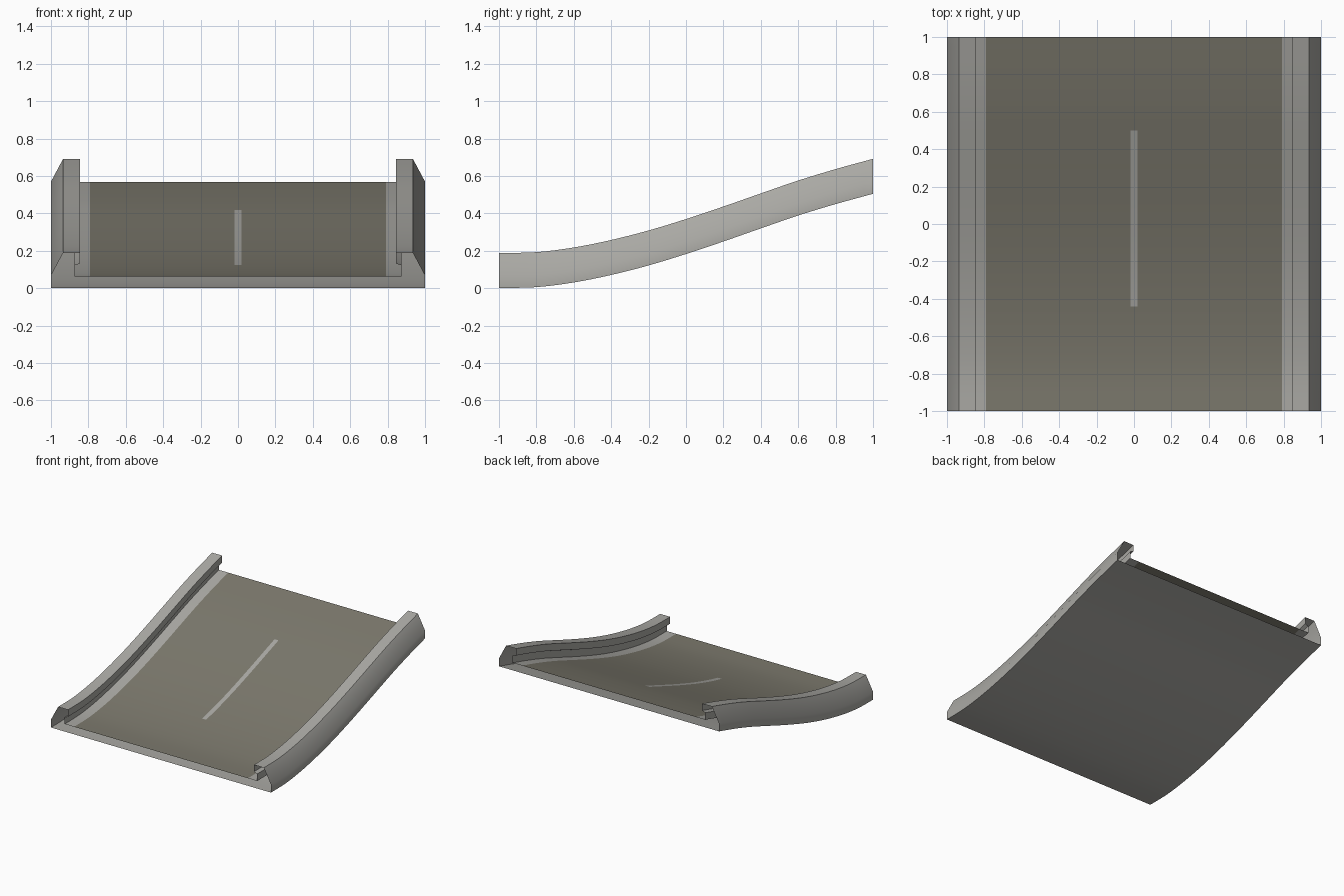
import bpy, bmesh

if "Cube" in bpy.data.objects:
    bpy.data.objects.remove(bpy.data.objects["Cube"])


def material(name, rgb):
    m = bpy.data.materials.new(name)
    m.diffuse_color = (*rgb, 1.0)
    m.use_nodes = True
    m.node_tree.nodes["Principled BSDF"].inputs["Base Color"].default_value = m.diffuse_color
    return m


GREY = material("light grey concrete", (0.40, 0.395, 0.37))
BROWN = material("dark brown grey road", (0.20, 0.19, 0.152))

# Height of the underside along the length, every 0.2 from y = -1 to y = 1
HEIGHTS = [0.002, 0.006, 0.031, 0.071, 0.122, 0.183, 0.250, 0.320, 0.389, 0.450, 0.505]


def rise(y):
    """Smooth curve through HEIGHTS."""
    t = (y + 1) / 0.2
    i = min(int(t + 1e-6), 9)
    f = t - i
    h = HEIGHTS
    a = h[i - 1] if i > 0 else h[0]
    b, c = h[i], h[i + 1]
    d = h[i + 2] if i < 9 else 2 * h[10] - h[9]
    return 0.5 * (2 * b + (c - a) * f + (2 * a - 5 * b + 4 * c - d) * f * f
                  + (3 * b - a - 3 * c + d) * f ** 3)


STRIPE_Y = (-0.44, 0.50)
STATIONS = sorted([-1 + i * 0.05 for i in range(41) if abs(-1 + i * 0.05 + 0.45) > 0.02]
                  + [STRIPE_Y[0]])


def sweep(name, profile, colour):
    """Sweep an open (x, z) profile along the curve; anticlockwise from the front is outward."""
    bm = bmesh.new()
    rows = [[bm.verts.new((x, y, z + rise(y))) for x, z in profile] for y in STATIONS]
    for ra, rb in zip(rows, rows[1:]):
        for i in range(len(profile) - 1):
            f = bm.faces.new((ra[i], rb[i], rb[i + 1], ra[i + 1]))
            c = f.calc_center_median()
            f.material_index = colour(c.x, c.y)
    me = bpy.data.meshes.new(name)
    bm.to_mesh(me)
    bm.free()
    me.materials.append(GREY)
    me.materials.append(BROWN)
    ob = bpy.data.objects.new(name, me)
    bpy.context.collection.objects.link(ob)
    bpy.ops.object.select_all(action='DESELECT')
    ob.select_set(True)
    bpy.context.view_layer.objects.active = ob
    bpy.ops.object.shade_smooth_by_angle()
    return ob


def all_grey(x, y):
    return 0


def deck_colour(x, y):
    """Grey kerb strips and centre stripe on a brown road."""
    centre = abs(x) < 0.02 and STRIPE_Y[0] < y < STRIPE_Y[1]
    return 0 if abs(x) > 0.79 or centre else 1


# Hollow guard rails, right side then mirrored
rail = [(1.0, 0.0), (1.0, 0.065), (0.935, 0.187), (0.845, 0.187),
        (0.845, 0.13), (0.875, 0.12), (0.875, 0.062)]
sweep("right_rail", rail, all_grey)
sweep("left_rail", [(-x, z) for x, z in reversed(rail)], all_grey)

# Underside sheet
sweep("underside", [(-1.0, 0.0), (1.0, 0.0)], all_grey)

# Road deck with kerb strips and centre stripe
deck_x = [0.875, 0.79, 0.018, -0.018, -0.79, -0.875]
sweep("road_deck", [(x, 0.062) for x in deck_x], deck_colour)
